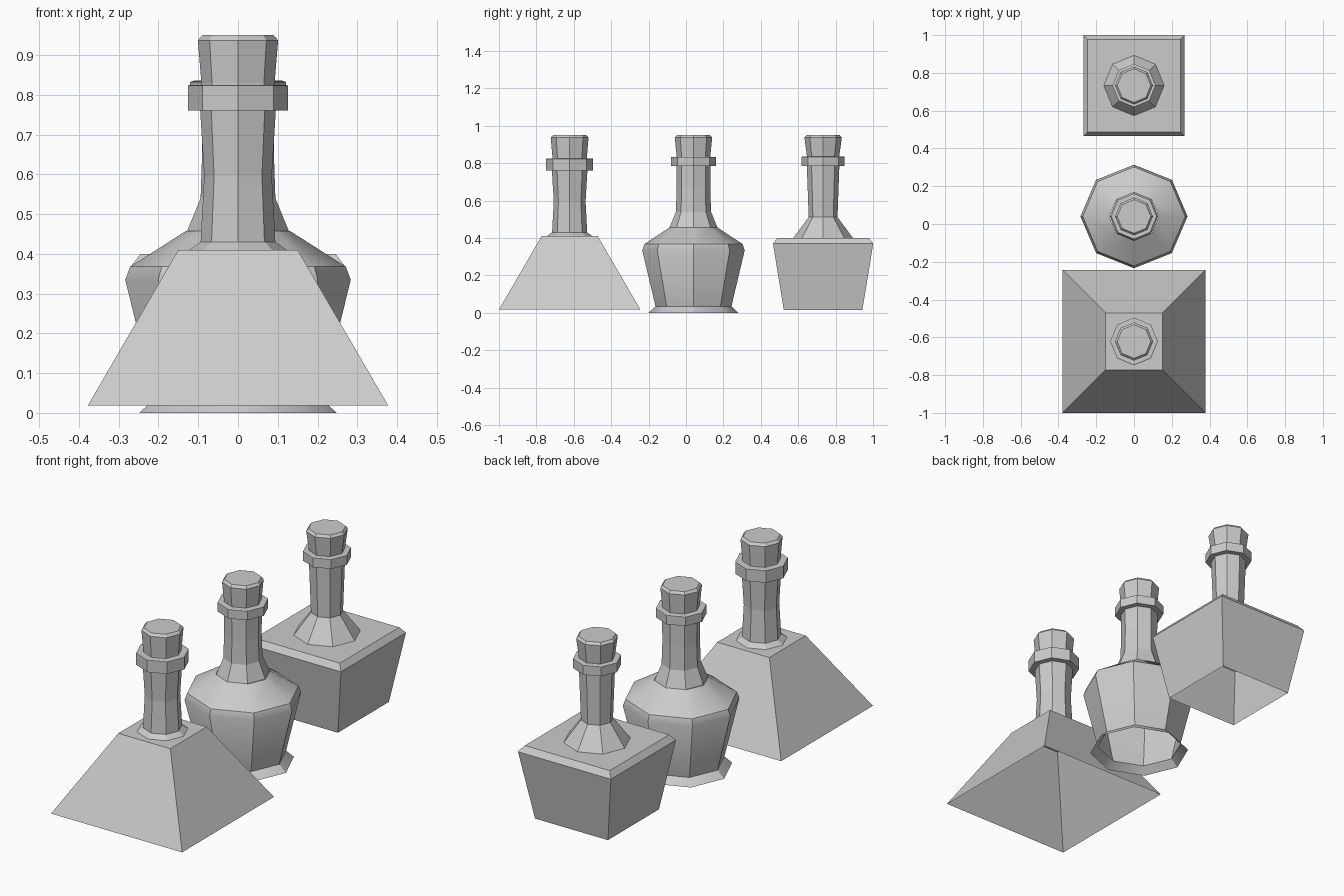
import bpy, bmesh, math

if "Cube" in bpy.data.objects:
    bpy.data.objects.remove(bpy.data.objects["Cube"])


def lathe(name, y, profile, sides=8, turn=0.0, x_scale=1.0, cap=True, smooth=False):
    """Skin a (radius, z) profile into a faceted form, open at the bottom."""
    bm = bmesh.new()
    rings = []
    for r, z in profile:
        rings.append([bm.verts.new((r * x_scale * math.cos(turn + math.tau * i / sides),
                                    r * math.sin(turn + math.tau * i / sides), z))
                      for i in range(sides)])
    for a, b in zip(rings, rings[1:]):
        for i in range(sides):
            j = (i + 1) % sides
            bm.faces.new((a[i], a[j], b[j], b[i]))
    if cap:
        bm.faces.new(rings[-1])
    mesh = bpy.data.meshes.new(name)
    bm.to_mesh(mesh)
    bm.free()
    obj = bpy.data.objects.new(name, mesh)
    obj.location = (0, y, 0)
    bpy.context.collection.objects.link(obj)
    if smooth:
        bpy.ops.object.select_all(action='DESELECT')
        obj.select_set(True)
        bpy.context.view_layer.objects.active = obj
        bpy.ops.object.shade_smooth_by_angle(angle=math.radians(32))
    return obj


def square(name, y, profile):
    """Four-sided body; the profile gives half widths."""
    return lathe(name, y, [(w * math.sqrt(2), z) for w, z in profile], 4, math.pi / 4)


def collar(name, y, r, z0, z1):
    """Octagonal band around a neck."""
    inner = 0.075
    return lathe(name, y, [(inner, z0), (r, z0), (r, z1 - 0.002),
                           (r - 0.005, z1), (inner, z1)], cap=False)


# Front bottle: pyramid body
Y1 = -0.622
square("pyramid_body", Y1, [(0.378, 0.018), (0.15, 0.41)])
lathe("pyramid_neck", Y1, [(0.122, 0.41), (0.094, 0.43), (0.085, 0.595), (0.095, 0.76),
                           (0.092, 0.83), (0.101, 0.937), (0.089, 0.95)])
collar("pyramid_collar", Y1, 0.126, 0.76, 0.825)

# Middle bottle: round body with flared foot and soft shoulder
Y2 = 0.04
lathe("round_body", Y2, [(0.24, 0.0), (0.203, 0.035), (0.274, 0.335), (0.262, 0.368),
                         (0.127, 0.457)], x_scale=1.035, cap=False, smooth=True)
lathe("round_neck", Y2, [(0.128, 0.457), (0.094, 0.54), (0.09, 0.66), (0.092, 0.79),
                         (0.09, 0.835), (0.1, 0.937), (0.089, 0.95)])
collar("round_collar", Y2, 0.121, 0.785, 0.834)

# Back bottle: tapered square body with bevelled top
Y3 = 0.733
square("square_body", Y3, [(0.21, 0.015), (0.268, 0.37), (0.245, 0.40)])
lathe("square_neck", Y3, [(0.16, 0.40), (0.077, 0.512), (0.087, 0.785),
                          (0.086, 0.835), (0.1, 0.937), (0.089, 0.95)])
collar("square_collar", Y3, 0.115, 0.785, 0.836)
